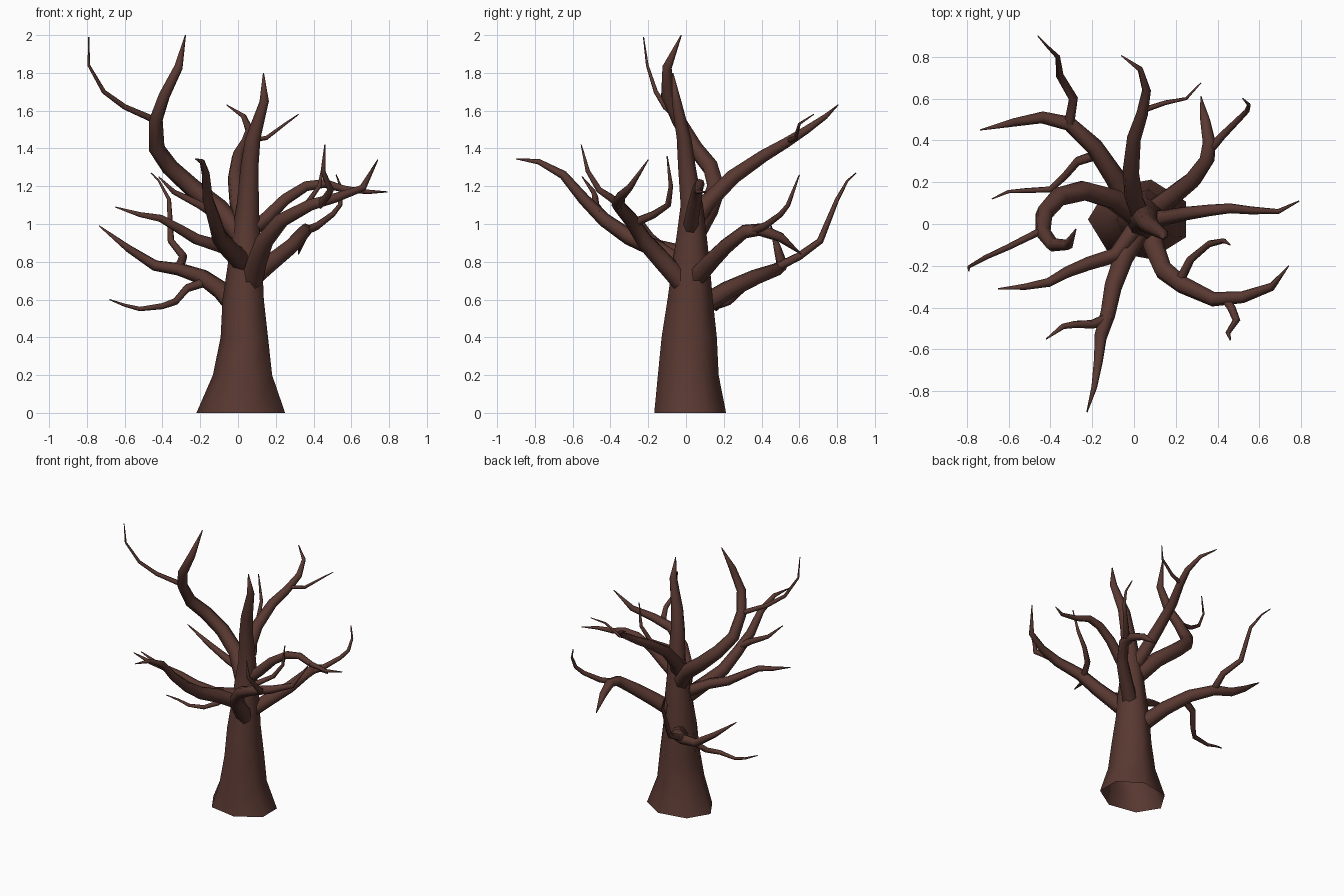
import bpy, bmesh, math
from mathutils import Vector

bark = bpy.data.materials.new("dark_brown_bark")
bark.diffuse_color = (0.1, 0.04, 0.031, 1)


def finish(name, bm):
    bmesh.ops.recalc_face_normals(bm, faces=bm.faces)
    me = bpy.data.meshes.new(name)
    bm.to_mesh(me)
    bm.free()
    me.materials.append(bark)
    for p in me.polygons:
        p.use_smooth = True
    ob = bpy.data.objects.new(name, me)
    bpy.context.collection.objects.link(ob)
    return ob


def skin(bm, rings):
    n = len(rings[0])
    for a, b in zip(rings, rings[1:]):
        for i in range(n):
            bm.faces.new((a[i], a[(i + 1) % n], b[(i + 1) % n], b[i]))


def branch(name, r0, pts, power=0.6, sides=6):
    """Tapered tube along a path, ending in a thin tip."""
    pts = [Vector(p) for p in pts]
    bm = bmesh.new()
    dist = [0.0]
    for a, b in zip(pts, pts[1:]):
        dist.append(dist[-1] + (b - a).length)
    rings, u = [], None
    for i, p in enumerate(pts):
        d0 = (p - pts[i - 1]).normalized() if i else Vector()
        d1 = (pts[i + 1] - p).normalized() if i + 1 < len(pts) else Vector()
        t = (d0 + d1).normalized()
        u = t.orthogonal() if u is None else u - t * u.dot(t)
        u.normalize()
        v = t.cross(u)
        r = max(0.003, r0 * (1 - dist[i] / dist[-1]) ** power)
        rings.append([bm.verts.new(p + r * (u * math.cos(k) + v * math.sin(k)))
                      for k in (2 * math.pi * j / sides for j in range(sides))])
    skin(bm, rings)
    bm.faces.new(rings[-1])
    return finish(name, bm)


# trunk: open seven-sided tube flaring at the root, running up into the leader
bm = bmesh.new()
rings = []
for x, y, z, rx, ry in [(.027, .022, 0, .247, .195), (.032, .012, .2, .165, .165),
                        (.04, .017, .4, .132, .15), (.033, .022, .6, .115, .123),
                        (.043, .027, .8, .095, .1), (.045, .03, .95, .078, .08),
                        (.055, .03, 1.1, .062, .06), (.063, .005, 1.3, .05, .048),
                        (.08, -.01, 1.45, .043, .04), (.14, -.05, 1.65, .026, .026),
                        (.135, -.07, 1.8, .003, .003)]:
    rings.append([bm.verts.new((x + rx * math.cos(a), y + ry * math.sin(a), z))
                  for a in (math.pi + 2 * math.pi * k / 7 for k in range(7))])
skin(bm, rings)
bm.faces.new(rings[-1])
finish("trunk", bm)

# back left low limb and its twigs
branch("back_left_limb", .056, [(0, .06, .55), (-.09, .22, .65), (-.19, .37, .72), (-.31, .48, .76),
       (-.44, .51, .78), (-.58, .485, .87), (-.735, .45, .99)])
branch("back_left_upper_twig", .025, [(-.31, .48, .77), (-.29, .6, .83), (-.355, .71, .91),
       (-.365, .8, 1.13), (-.42, .855, 1.23), (-.46, .9, 1.27)])
branch("back_left_lower_twig", .026, [(-.15, .34, .7), (-.27, .3, .66), (-.33, .23, .59), (-.4, .165, .565),
       (-.52, .16, .55), (-.6, .155, .57), (-.68, .12, .6)])

# back high limb
branch("back_limb", .052, [(.04, .02, .98), (.0, .12, 1.12), (-.015, .25, 1.25), (0, .41, 1.36),
       (.04, .53, 1.43), (.06, .64, 1.5), (.03, .74, 1.57), (-.06, .805, 1.63)])
branch("back_twig", .015, [(.03, .54, 1.44), (.15, .58, 1.455), (.25, .6, 1.53), (.32, .675, 1.58)])

# back right limb
branch("back_right_limb", .056, [(.06, .04, .7), (.18, .13, .8), (.28, .21, .88), (.35, .31, .96),
       (.36, .39, .97), (.34, .5, .93), (.32, .61, .84)], .45)
branch("back_right_twig", .024, [(.35, .34, .96), (.42, .42, .99), (.5, .5, 1.05), (.54, .54, 1.1),
       (.55, .57, 1.18), (.52, .6, 1.26)])

# right limb
branch("right_limb", .042, [(.04, .02, .94), (.15, .03, 1.03), (.25, .05, 1.13), (.36, .065, 1.2),
       (.46, .075, 1.215), (.56, .065, 1.185), (.69, .06, 1.17), (.79, .11, 1.17)])

# front right limb
branch("front_right_limb", .058, [(.07, -.01, .68), (.1, -.12, .8), (.14, -.22, .91), (.23, -.29, 1.02),
       (.38, -.36, 1.1), (.52, -.35, 1.14), (.66, -.3, 1.19), (.74, -.2, 1.34)], .6)
branch("front_right_inner_twig", .025, [(.21, -.29, 1.0), (.27, -.17, 1.05), (.36, -.095, 1.1),
       (.43, -.08, 1.2), (.46, -.1, 1.36)])
branch("front_right_outer_twig", .024, [(.43, -.35, 1.1), (.465, -.4, 1.14), (.49, -.46, 1.18),
       (.45, -.52, 1.28), (.46, -.555, 1.42)])

# front limb
branch("front_limb", .054, [(.03, -.02, .79), (-.05, -.16, .87), (-.1, -.3, .93), (-.125, -.43, 1.02),
       (-.16, -.54, 1.13), (-.17, -.65, 1.26), (-.19, -.78, 1.33), (-.225, -.9, 1.345)], .6)
branch("front_twig", .026, [(-.12, -.45, 1.05), (-.2, -.48, 1.1), (-.28, -.48, 1.14),
       (-.34, -.49, 1.17), (-.42, -.55, 1.25)])

# front left limb
branch("front_left_limb", .044, [(.02, 0, .84), (-.09, -.15, .88), (-.22, -.19, .92), (-.32, -.23, .98),
       (-.41, -.28, 1.03), (-.52, -.3, 1.05), (-.65, -.31, 1.09)])

# tall left limb curling up to the top
branch("tall_left_limb", .058, [(.03, .03, .92), (-.1, .12, 1.08), (-.24, .16, 1.19), (-.36, .13, 1.3),
       (-.43, .05, 1.4), (-.435, -.04, 1.55), (-.39, -.1, 1.68), (-.315, -.1, 1.83),
       (-.278, -.025, 2.0)], .42)
branch("tall_left_twig", .018, [(-.44, -.03, 1.55), (-.6, -.11, 1.62), (-.71, -.16, 1.7),
       (-.79, -.205, 1.84), (-.79, -.225, 1.99)])
